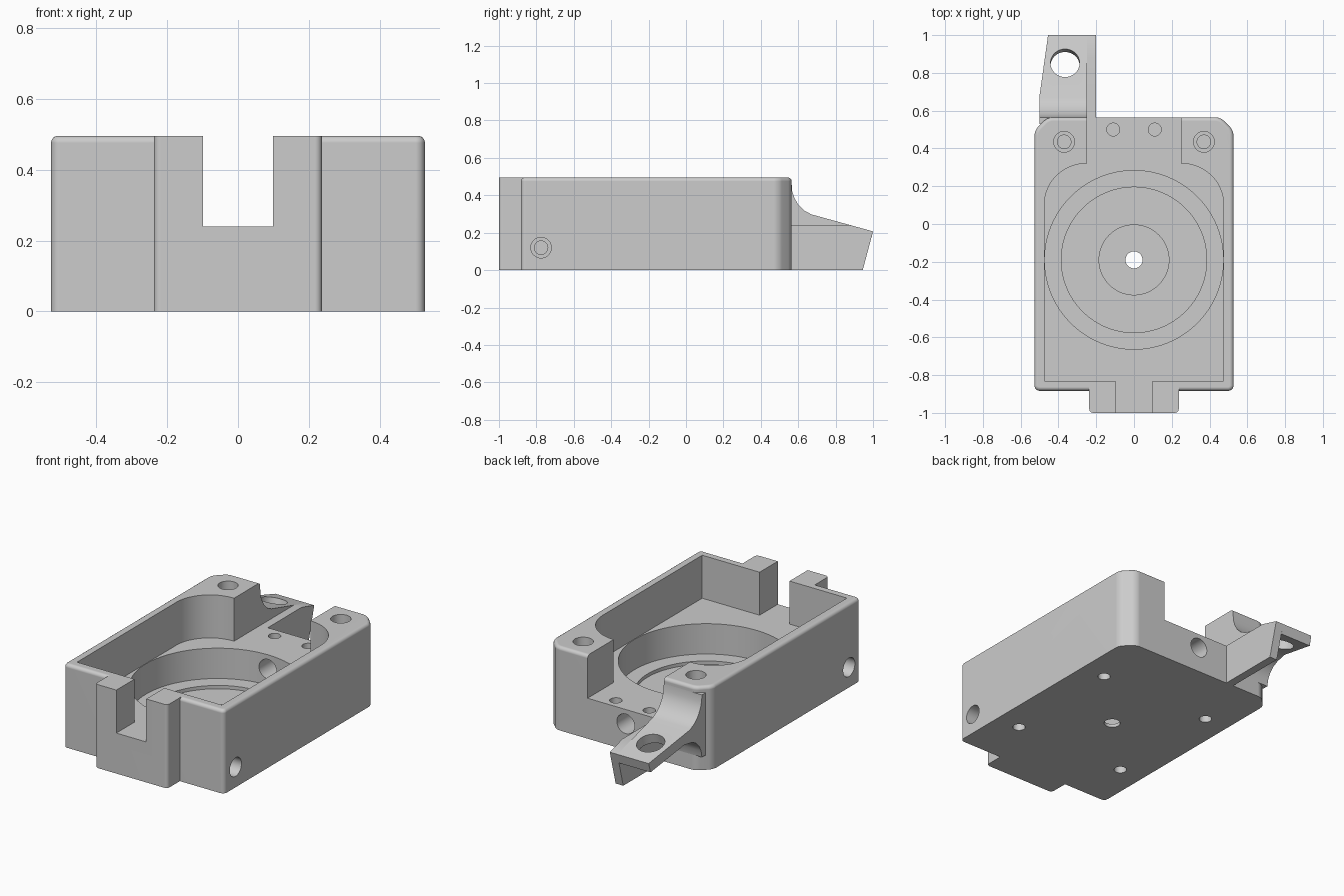
import bpy, bmesh, math
from mathutils import Vector

old = bpy.data.objects.get("Cube")
if old:
    bpy.data.objects.remove(old, do_unlink=True)

GREY = (0.604, 0.604, 0.604, 1)
mat = bpy.data.materials.new("machined grey")
mat.use_nodes = True
mat.diffuse_color = GREY
mat.node_tree.nodes["Principled BSDF"].inputs["Base Color"].default_value = GREY


def face_outward(bm):
    bm.normal_update()
    bmesh.ops.recalc_face_normals(bm, faces=bm.faces)
    if bm.calc_volume(signed=True) < 0:
        bmesh.ops.reverse_faces(bm, faces=bm.faces)


def add_object(name, bm):
    bmesh.ops.remove_doubles(bm, verts=bm.verts, dist=0.00001)
    face_outward(bm)
    mesh = bpy.data.meshes.new(name)
    bm.to_mesh(mesh)
    bm.free()
    mesh.materials.append(mat)
    ob = bpy.data.objects.new(name, mesh)
    bpy.context.collection.objects.link(ob)
    return ob


def prism_mesh(pts, lo, hi, axis="Z"):
    """Outline in XY (axis Z) or YZ (axis X), extruded from lo to hi."""
    def place(p, w):
        return (p[0], p[1], w) if axis == "Z" else (w, p[0], p[1])
    bm = bmesh.new()
    low = [bm.verts.new(place(p, lo)) for p in pts]
    high = [bm.verts.new(place(p, hi)) for p in pts]
    bm.faces.new(low[::-1])
    bm.faces.new(high)
    for i in range(len(pts)):
        bm.faces.new((low[i - 1], low[i], high[i], high[i - 1]))
    face_outward(bm)
    return bm


def rect(x0, x1, y0, y1):
    return [(x0, y0), (x1, y0), (x1, y1), (x0, y1)]


def rod(start, end, radius, sides=48):
    a, b = Vector(start), Vector(end)
    bm = bmesh.new()
    bmesh.ops.create_cone(bm, cap_ends=True, segments=sides, radius1=radius, radius2=radius, depth=(b - a).length)
    bmesh.ops.transform(bm, matrix=(b - a).to_track_quat("Z", "Y").to_matrix().to_4x4(), verts=bm.verts)
    bmesh.ops.translate(bm, vec=(a + b) / 2, verts=bm.verts)
    return add_object("cutter", bm)


def boolean(target, tool, operation="DIFFERENCE"):
    mod = target.modifiers.new("boolean", "BOOLEAN")
    mod.operation, mod.solver, mod.object = operation, "EXACT", tool
    bpy.context.view_layer.objects.active = target
    bpy.ops.object.modifier_apply(modifier=mod.name)
    bpy.data.objects.remove(tool, do_unlink=True)


def bevel_edges(bm, test, offset, segments):
    edges = [e for e in bm.edges if test(e.verts[0].co, e.verts[1].co)]
    bmesh.ops.bevel(bm, geom=edges, offset=offset, segments=segments, profile=0.5, affect="EDGES")


def vertical(a, b):
    return abs(a.z - b.z) > 0.3


H, FLOOR = 0.495, 0.24

# Outer block: cut back corners, softened vertical edges and top rim
bm = prism_mesh(rect(-0.527, 0.527, -0.883, 0.565), 0, H)
bevel_edges(bm, lambda a, b: vertical(a, b) and a.y > 0, 0.07, 1)
bevel_edges(bm, lambda a, b: vertical(a, b) and a.y > 0, 0.025, 3)
bevel_edges(bm, lambda a, b: vertical(a, b) and a.y < 0, 0.026, 3)
bevel_edges(bm, lambda a, b: min(a.z, b.z) > H - 0.001, 0.02, 4)
housing = add_object("housing", bm)

# Upper cavity, open through the back
R = 0.22
half = [(0.475, -0.83)]
for i in range(13):
    t = math.pi / 2 * i / 12
    half.append((0.475 - R + R * math.cos(t), 0.1 + R * math.sin(t)))
half += [(0.25, 0.32), (0.25, 0.7)]
outline = half + [(-x, y) for x, y in reversed(half)]
boolean(housing, add_object("cavity", prism_mesh(outline, FLOOR, 0.7)))

# Front boss, set into the front wall, with its slot
bm = prism_mesh(rect(-0.237, 0.237, -1, -0.835), 0, H)
bevel_edges(bm, lambda a, b: vertical(a, b) and a.y < -0.9, 0.02, 3)
boolean(housing, add_object("boss", bm), "UNION")
boolean(housing, add_object("slot", prism_mesh(rect(-0.098, 0.098, -1.1, -0.8), FLOOR, 0.7)))

# Stepped round pocket and centre hole
for radius, bottom in ((0.473, 0.06), (0.385, 0.04), (0.185, 0.02), (0.045, -0.1)):
    boolean(housing, rod((0, -0.19, bottom), (0, -0.19, 0.3), radius, 96))

# Cable bore from the back face into the pocket
boolean(housing, rod((0, 0.1, 0.155), (0, 0.7, 0.155), 0.058))

# Screw holes, mirrored left and right
for s in (-1, 1):
    for radius, depth in ((0.055, 0.2), (0.036, 0.28)):
        boolean(housing, rod((s * 0.37, 0.435, H - depth), (s * 0.37, 0.435, 0.6), radius, 32))
        boolean(housing, rod((s * (0.525 - depth), -0.775, 0.12), (s * 0.6, -0.775, 0.12), radius, 32))
    boolean(housing, rod((s * 0.11, 0.5, 0.12), (s * 0.11, 0.5, 0.3), 0.034, 32))
    for y in (-0.56, 0.18):
        boolean(housing, rod((s * 0.37, y, -0.1), (s * 0.37, y, 0.15), 0.035, 32))

# Curved bracket arm: sloping plate filleted into the back face
top = [(0.53, 0.46), (0.565, 0.46), (0.568, 0.42), (0.58, 0.385), (0.6, 0.35),
       (0.63, 0.32), (0.67, 0.298), (1.0, 0.207)]
under = [(0.985, 0.15), (0.72, 0.222), (0.66, 0.215), (0.62, 0.195),
         (0.59, 0.165), (0.572, 0.13), (0.565, 0.09), (0.53, 0.09)]
arm = add_object("bracket_arm", prism_mesh(top + under, -0.6, -0.25, "X"))
plan = [(-0.5, 0.4), (-0.2, 0.4), (-0.2, 1.1), (-0.441, 1.1), (-0.5, 0.68)]
boolean(arm, add_object("plan", prism_mesh(plan, -0.1, 0.7)), "INTERSECT")

# Upright rib along the inner side of the arm
rib_outline = [(0.53, 0), (0.945, 0), (1.0, 0.207), (0.88, FLOOR), (0.53, FLOOR)]
rib = add_object("bracket_rib", prism_mesh(rib_outline, -0.25, -0.2, "X"))
boolean(arm, rib, "UNION")

# Mounting hole square to the sloping plate
centre, normal = Vector((-0.365, 0.85, 0.24)), Vector((0, 0.266, 0.964))
boolean(arm, rod(centre - normal * 0.15, centre + normal * 0.15, 0.077))

# Smooth rounded edges while keeping the large faces flat
for ob in (housing, arm):
    bpy.ops.object.select_all(action="DESELECT")
    ob.select_set(True)
    bpy.context.view_layer.objects.active = ob
    bpy.ops.object.shade_smooth_by_angle(angle=math.radians(32))
    weighted = ob.modifiers.new("flat faces", "WEIGHTED_NORMAL")
    weighted.keep_sharp = True
